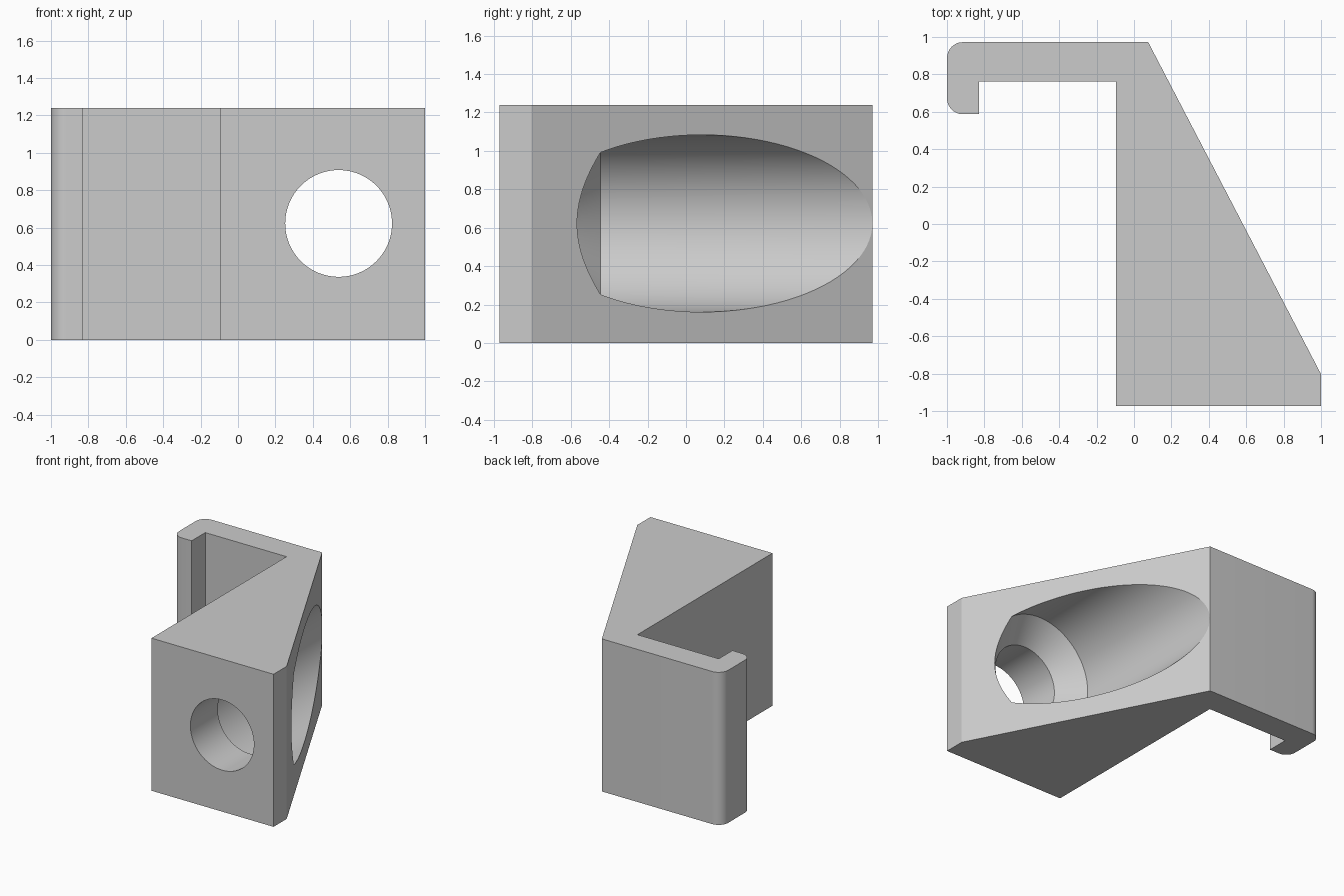
import bpy
import bmesh
from math import cos, sin, pi, radians
from mathutils import Matrix, Vector

cube = bpy.data.objects.get("Cube")
if cube:
    bpy.data.objects.remove(cube, do_unlink=True)

HEIGHT = 1.24
BACK = 0.972
BORE_X, BORE_Z = 0.538, 0.6225
SMALL_R, LARGE_R = 0.2855, 0.461
SHOULDER_Y = -0.445

# Plain grey material
grey = bpy.data.materials.new("plain_grey")
grey.use_nodes = True
colour = (0.6, 0.6, 0.6, 1)
grey.diffuse_color = colour
grey.node_tree.nodes["Principled BSDF"].inputs["Base Color"].default_value = colour


def make_object(name, bm):
    bmesh.ops.recalc_face_normals(bm, faces=bm.faces)
    mesh = bpy.data.meshes.new(name)
    bm.to_mesh(mesh)
    bm.free()
    mesh.materials.append(grey)
    obj = bpy.data.objects.new(name, mesh)
    bpy.context.collection.objects.link(obj)
    return obj


def arc(cx, cy, r, start, steps=12):
    """Quarter circle, counter-clockwise from the start angle."""
    angles = [start + pi / 2 * i / steps for i in range(steps + 1)]
    return [(cx + r * cos(a), cy + r * sin(a)) for a in angles]


# Bracket: wedge block, back arm and rounded hook in one extruded outline
r = 0.085
hook_end = 0.587
outline = [(-0.097, -BACK), (1, -BACK), (1, -0.803), (0.076, BACK)]
outline += arc(-1 + r, BACK - r, r, pi / 2)
outline += arc(-1 + r, hook_end + r, r, pi)
outline += [(-0.828, hook_end), (-0.828, 0.762), (-0.097, 0.762)]

bm = bmesh.new()
base = bm.faces.new([bm.verts.new((x, y, 0)) for x, y in outline])
walls = bmesh.ops.extrude_face_region(bm, geom=[base])
top = [v for v in walls["geom"] if isinstance(v, bmesh.types.BMVert)]
bmesh.ops.translate(bm, verts=top, vec=(0, 0, HEIGHT))
bracket = make_object("bracket", bm)

# Stepped bore cutter: narrow hole, conical shoulder, wide bore
cone_start = SHOULDER_Y - (LARGE_R - SMALL_R)
profile = [(0, -1.2), (SMALL_R, -1.2), (SMALL_R, cone_start),
           (LARGE_R, SHOULDER_Y), (LARGE_R, 1.2), (0, 1.2)]
bm = bmesh.new()
verts = [bm.verts.new((BORE_X + radius, y, BORE_Z)) for radius, y in profile]
edges = [bm.edges.new(pair) for pair in zip(verts, verts[1:])]
bmesh.ops.spin(bm, geom=verts + edges, cent=(BORE_X, 0, BORE_Z),
               axis=(0, 1, 0), angle=2 * pi, steps=96)
bmesh.ops.remove_doubles(bm, verts=bm.verts, dist=0.0001)
cutter = make_object("bore_cutter", bm)
cutter.hide_render = True

# Cut the bore and keep the crisp edges
cut = bracket.modifiers.new("bore", "BOOLEAN")
cut.operation = "DIFFERENCE"
cut.solver = "EXACT"
cut.object = cutter
bpy.ops.object.select_all(action="DESELECT")
bracket.select_set(True)
bpy.context.view_layer.objects.active = bracket
bpy.ops.object.modifier_apply(modifier=cut.name)
bpy.data.objects.remove(cutter, do_unlink=True)
bpy.ops.object.shade_smooth_by_angle(angle=radians(20))
